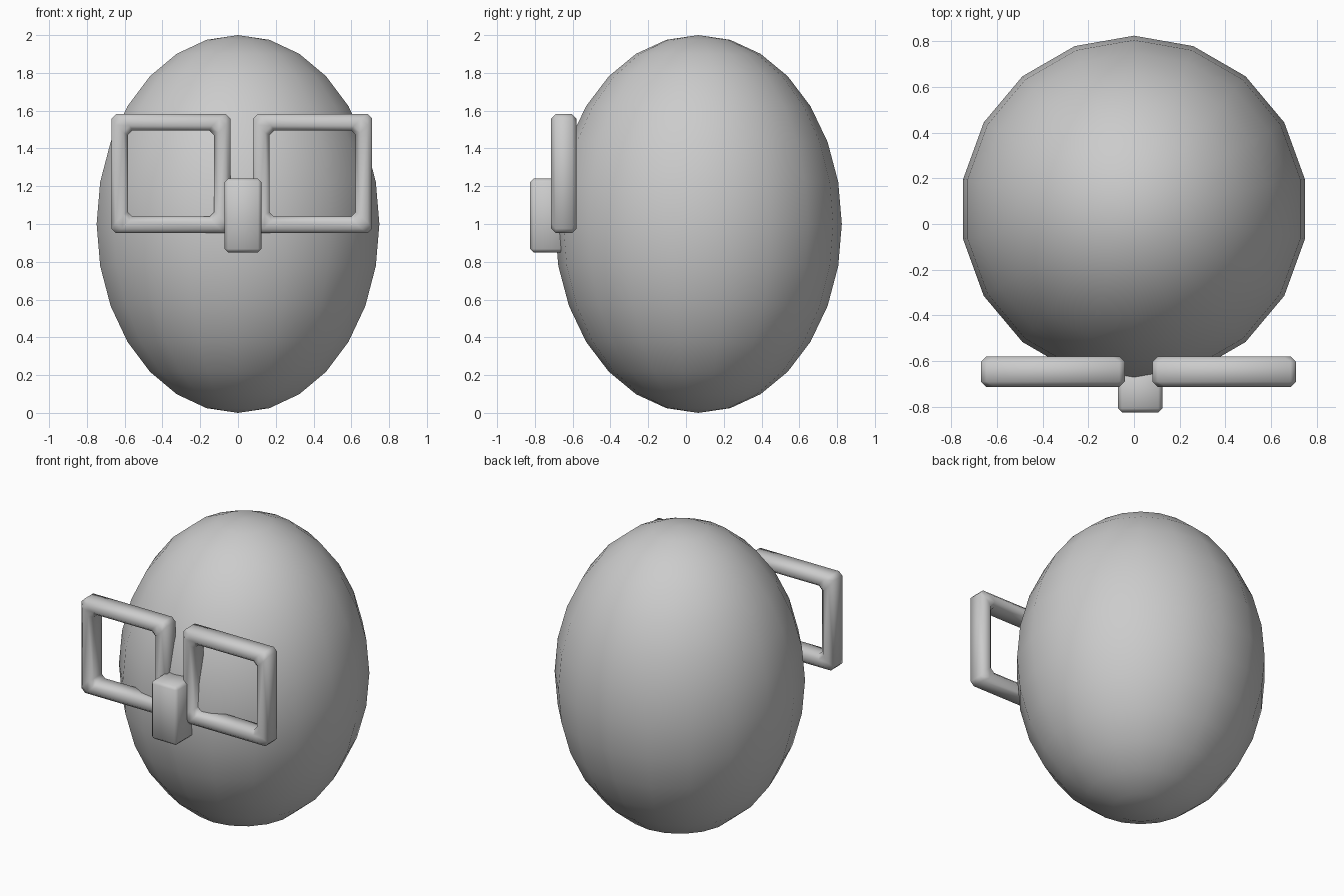
import bpy
import bmesh
from mathutils import Matrix, Vector

if "Cube" in bpy.data.objects:
    bpy.data.objects.remove(bpy.data.objects["Cube"], do_unlink=True)

grey = bpy.data.materials.new("light grey")
grey.use_nodes = True
grey.diffuse_color = (0.6, 0.6, 0.6, 1)
grey.node_tree.nodes["Principled BSDF"].inputs["Base Color"].default_value = (0.6, 0.6, 0.6, 1)


def finish(name, bm, location, bevel=0):
    """Turn a bmesh into a smooth object, with softened edges if wanted."""
    bmesh.ops.recalc_face_normals(bm, faces=bm.faces)
    if bevel:
        bmesh.ops.bevel(bm, geom=bm.edges[:], offset=bevel, segments=1,
                        affect='EDGES', clamp_overlap=True)
    mesh = bpy.data.meshes.new(name)
    bm.to_mesh(mesh)
    bm.free()
    mesh.materials.append(grey)
    mesh.shade_smooth()
    obj = bpy.data.objects.new(name, mesh)
    obj.location = location
    bpy.context.collection.objects.link(obj)
    return obj


def square_frame(name, x):
    """Square rim with an open middle, one profile ring per depth."""
    outer, inner, depth = 0.315, 0.228, 0.0675
    bm = bmesh.new()
    corners = [(-1, -1), (1, -1), (1, 1), (-1, 1)]
    loops = [[bm.verts.new((cx * s, y, cz * s)) for cx, cz in corners]
             for s, y in ((outer, -depth), (outer, depth), (inner, depth), (inner, -depth))]
    for k in range(4):
        a, b = loops[k], loops[(k + 1) % 4]
        for i in range(4):
            j = (i + 1) % 4
            bm.faces.new((a[i], a[j], b[j], b[i]))
    return finish(name, bm, (x, -0.647, 1.267), 0.024)


# Egg-shaped head
bm = bmesh.new()
bmesh.ops.create_uvsphere(bm, u_segments=18, v_segments=14, radius=1,
                          matrix=Matrix.Diagonal(Vector((0.76, 0.76, 1, 1))))
finish("head", bm, (0, 0.065, 1))

# Spectacle rims
square_frame("right_eye_frame", -0.355)
square_frame("left_eye_frame", 0.395)

# Block nose
bm = bmesh.new()
bmesh.ops.create_cube(bm, size=1, matrix=Matrix.Diagonal(Vector((0.195, 0.195, 0.39, 1))))
finish("nose", bm, (0.027, -0.7275, 1.045), 0.018)
